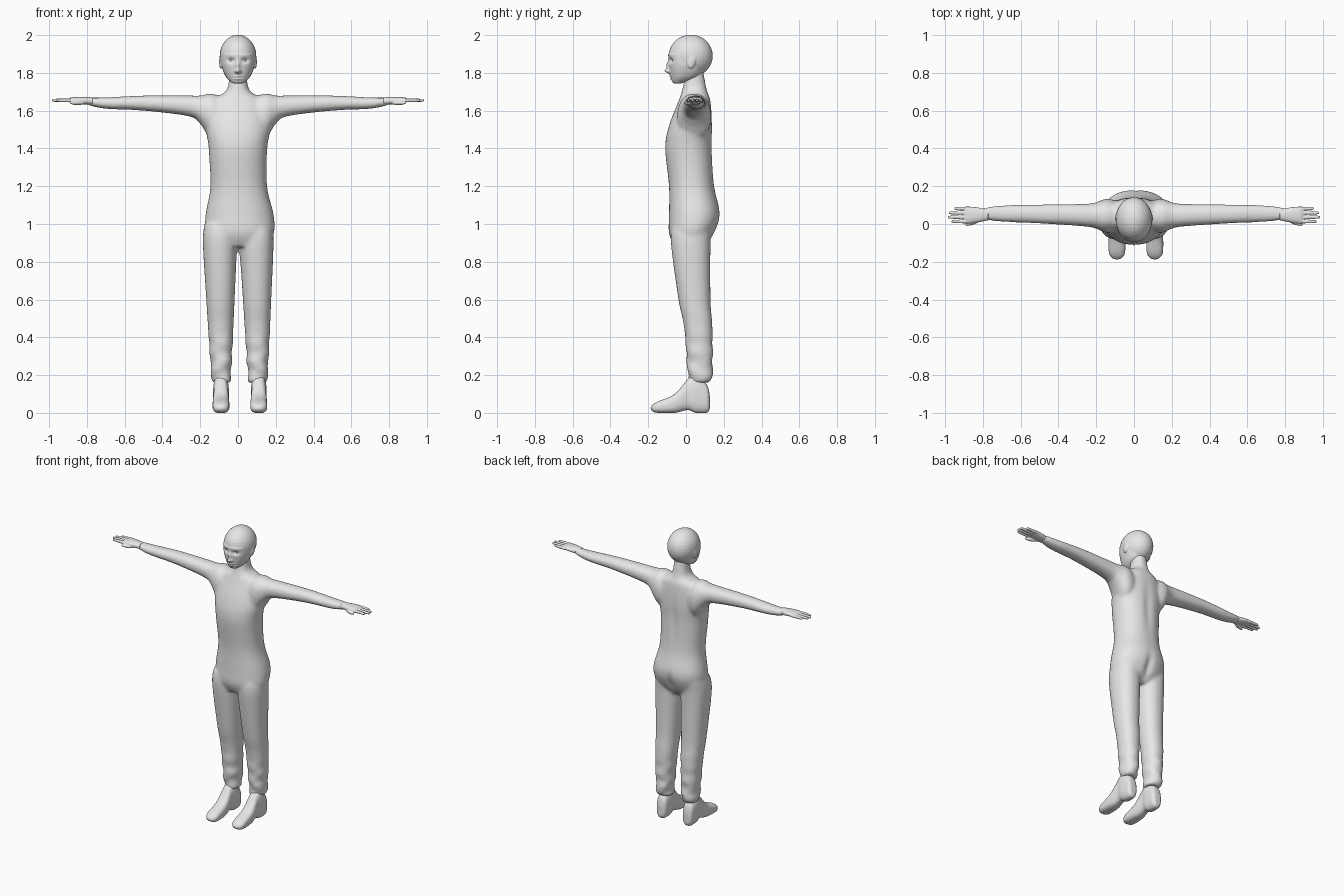
import bpy
import bmesh
from math import cos, sin, pi, exp, copysign
from mathutils import Matrix

cube = bpy.data.objects.get("Cube")
if cube:
    bpy.data.objects.remove(cube, do_unlink=True)

grey = bpy.data.materials.new("plain grey")
grey.use_nodes = True
tone = (0.8, 0.8, 0.8, 1)
grey.diffuse_color = tone
grey.node_tree.nodes["Principled BSDF"].inputs["Base Color"].default_value = tone


def clamp(value):
    return max(0, min(1, value))


def catmull(before, start, end, after, t):
    """Smooth curve value between start and end."""
    slope_in, slope_out = (end - before) / 2, (after - start) / 2
    ease = t * t * (3 - 2 * t)
    return start + (end - start) * ease + t * (1 - t) * (slope_in * (1 - t) - slope_out * t)


def spline(stations, steps=6):
    """Smooth interpolation through a list of stations."""
    padded = [stations[0], *stations, stations[-1]]
    rows = [[catmull(*values, i / steps) for values in zip(*group)]
            for group in zip(padded, padded[1:], padded[2:], padded[3:])
            for i in range(steps)]
    return rows + [stations[-1]]


def loft(bm, axis, stations, side=1, centre=lambda t: 0, power=2.2, segs=40, folds=lambda t, angle: 0):
    """Skin rounded sections, each given as (position, half width, low, high)."""
    rings = []
    for t, half, low, high in spline(stations):
        ring = []
        for k in range(segs):
            angle = 2 * pi * k / segs
            grow = 1 + folds(t, angle)
            across, along = (grow * copysign(abs(f) ** (2 / power), f) for f in (cos(angle), sin(angle)))
            a = centre(t) + half * across
            b = (low + high) / 2 + (high - low) / 2 * along
            x, y, z = {"x": (t, a, b), "y": (a, t, b), "z": (a, b, t)}[axis]
            ring.append(bm.verts.new((side * x, y, z)))
        rings.append(ring)
    for lower, upper in zip(rings, rings[1:]):
        for k in range(segs):
            bm.faces.new((lower[k - 1], lower[k], upper[k], upper[k - 1]))
    bm.faces.new(rings[0])
    bm.faces.new(rings[-1])


def ball(bm, centre, size, turn=0, axis="X"):
    matrix = Matrix.Translation(centre) @ Matrix.Rotation(turn, 4, axis) @ Matrix.Diagonal((*size, 1))
    bmesh.ops.create_uvsphere(bm, u_segments=32, v_segments=16, radius=1, matrix=matrix)


def fuse(name, bm, voxel, smoothing, facing=1, dents=()):
    """Blend the shells into one skin, then press or raise soft spots on one side."""
    bmesh.ops.recalc_face_normals(bm, faces=bm.faces[:])
    mesh = bpy.data.meshes.new(name)
    bm.to_mesh(mesh)
    bm.free()
    obj = bpy.data.objects.new(name, mesh)
    bpy.context.scene.collection.objects.link(obj)
    remesh = obj.modifiers.new("blend", "REMESH")
    remesh.mode = "VOXEL"
    remesh.voxel_size = voxel
    soften = obj.modifiers.new("soften", "SMOOTH")
    soften.factor = 0.5
    soften.iterations = smoothing
    graph = bpy.context.evaluated_depsgraph_get()
    skin = bpy.data.meshes.new_from_object(obj.evaluated_get(graph))
    obj.modifiers.clear()
    obj.data = skin
    for vert in skin.vertices:
        x, y, z = vert.co
        push = sum(height * exp(-((x - cx) / wide) ** 2 - ((z - cz) / tall) ** 2)
                   for cx, cz, wide, tall, height in dents)
        vert.co.y += facing * push * clamp(facing * y / 0.05)
    skin.materials.clear()
    skin.materials.append(grey)
    skin.polygons.foreach_set("use_smooth", [True] * len(skin.polygons))


def creases(z, angle):
    """Trouser folds, strongest near the ankles."""
    return 0.09 * clamp((0.46 - z) / 0.2) * sin(60 * z + 2.5 * sin(angle + 1))


# Body: torso and neck, arms and trouser legs
body = bmesh.new()
loft(body, "z", [
    (.88, .14, -.06, .1), (.95, .18, -.09, .15), (1.05, .18, -.09, .18), (1.2, .15, -.09, .15),
    (1.4, .155, -.11, .14), (1.52, .17, -.09, .14), (1.65, .14, -.04, .13),
    (1.71, .06, -.02, .11), (1.82, .045, 0, .09)],
    centre=lambda z: 0.01 * clamp(4 - 3 * z))
for side in (1, -1):
    loft(body, "x", [
        (.05, .07, 1.45, 1.66), (.14, .09, 1.45, 1.69), (.2, .07, 1.53, 1.68), (.26, .06, 1.57, 1.68),
        (.5, .05, 1.6, 1.68), (.7, .043, 1.61, 1.67), (.8, .03, 1.63, 1.67)],
        side, centre=lambda x: 0.045 + 0.01 * sin(3 * x - 0.6))
    loft(body, "z", [
        (1, .08, -.07, .14), (.9, .09, -.08, .13), (.6, .075, -.04, .13),
        (.45, .067, -.01, .14), (.2, .052, .01, .14), (.16, .047, .02, .12)],
        side, centre=lambda z: 0.097 + side * 0.01 * (1 - z), folds=creases)
fuse("clothed_body", body, 0.009, 10, dents=[
    (0, 1.4, .03, .15, -.008), (.01, .97, .025, .07, -.015)])

# Head: skull, jaw and ears, with the face shaped on the front
head = bmesh.new()
ball(head, (0, .025, 1.89), (.097, .117, .112))
loft(head, "z", [
    (1.745, .03, -.07, -.02), (1.78, .065, -.08, .07), (1.84, .088, -.09, .11), (1.9, .09, -.095, .12)])
face = [
    (0, 1.81, .012, .014, .026),   # nose tip
    (0, 1.84, .011, .022, .014),   # nose bridge
    (0, 1.775, .022, .012, .008),  # lips
    (0, 1.775, .026, .003, -.01)]  # mouth line
for side in (1, -1):
    ball(head, (side * .092, .03, 1.86), (.008, .02, .038), -.25)
    face += [(side * .037, 1.866, .02, .013, -.014),  # eye socket
             (side * .013, 1.808, .007, .007, .008)]  # nostril
fuse("head", head, 0.004, 4, -1, face)

for side, label in ((1, "left"), (-1, "right")):
    eye = bmesh.new()
    ball(eye, (side * .037, -.06, 1.866), (.016, .014, .009))
    fuse(label + "_eye", eye, 0.002, 1)

    # Hand: palm, four fingers and thumb
    hand = bmesh.new()
    loft(hand, "x", [
        (.77, .028, 1.63, 1.67), (.83, .04, 1.635, 1.673), (.88, .043, 1.645, 1.67), (.9, .03, 1.65, 1.66)],
        side, centre=lambda x: 0.048)
    for finger in range(4):
        tip = 0.985 - 0.012 * (finger - 1.3) ** 2
        loft(hand, "x", [(x, r, 1.655 - r, 1.655 + r) for x, r in (
            (.87, .01), (tip - .012, .008), (tip, .003))],
            side, centre=lambda x: 0.013 + 0.023 * finger, segs=16)
    ball(hand, (side * .85, .01, 1.642), (.045, .013, .012), side * -.35, "Z")
    fuse(label + "_hand", hand, 0.003, 2)

    # Shoe with arched sole, ankle shaft inside the trouser hem
    shoe = bmesh.new()
    loft(shoe, "y", [
        (.126, .02, .02, .09), (.11, .036, 0, .15), (.05, .042, 0, .2), (.01, .038, .015, .18),
        (-.06, .044, 0, .1), (-.15, .043, 0, .06), (-.18, .025, .01, .04), (-.187, .01, .02, .03)],
        side, centre=lambda y: 0.1 + side * 0.01, power=2.7)
    fuse(label + "_shoe", shoe, 0.006, 3)
